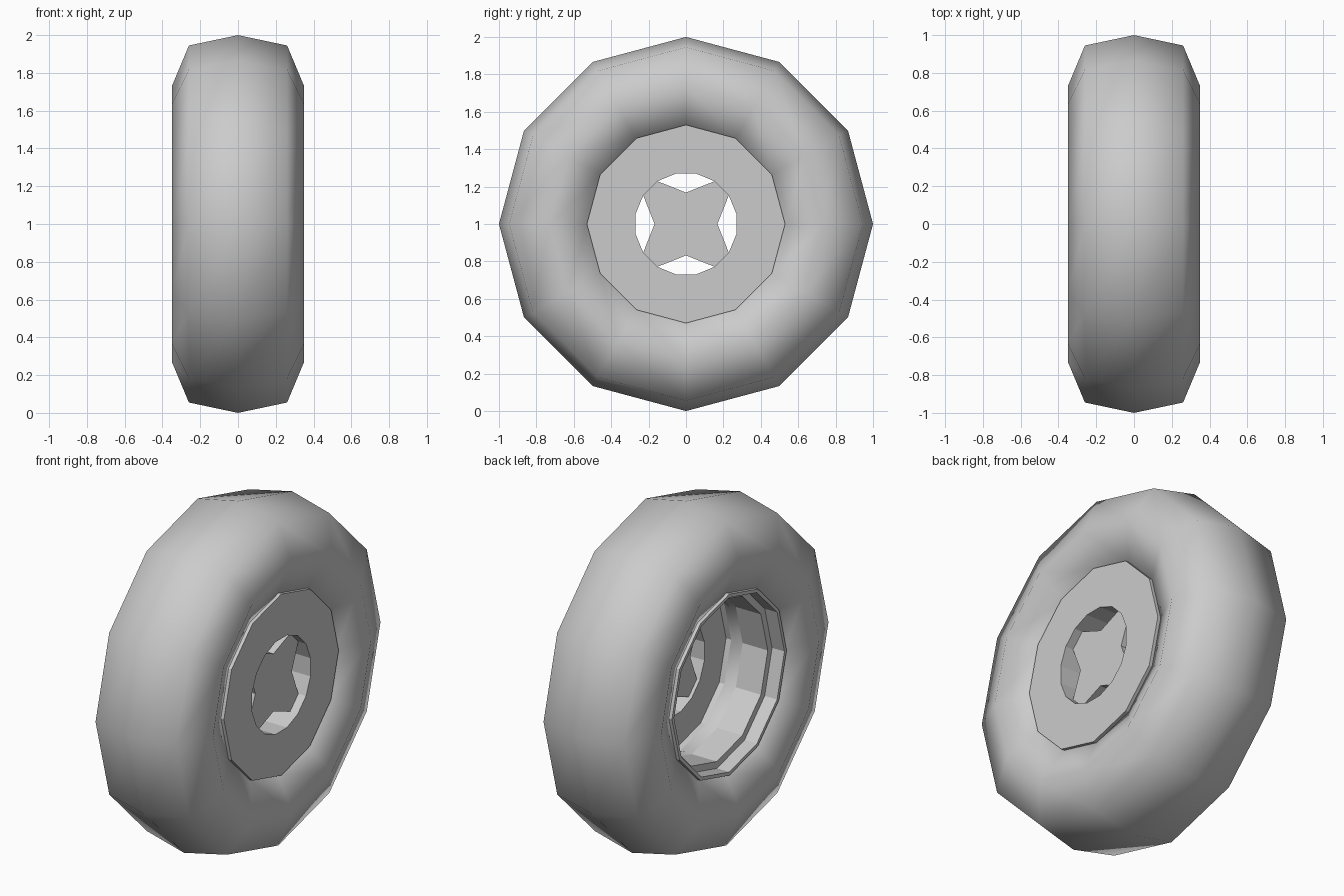
import bpy, bmesh
from math import sin, cos, pi, radians

cube = bpy.data.objects.get("Cube")
if cube:
    bpy.data.objects.remove(cube, do_unlink=True)

grey = bpy.data.materials.new("plain grey")
grey.use_nodes = True
colour = (0.6, 0.6, 0.6, 1)
grey.diffuse_color = colour
grey.node_tree.nodes["Principled BSDF"].inputs["Base Color"].default_value = colour


def finish(bm, name):
    bmesh.ops.remove_doubles(bm, verts=bm.verts, dist=0.0005)
    bmesh.ops.recalc_face_normals(bm, faces=bm.faces)
    mesh = bpy.data.meshes.new(name)
    bm.to_mesh(mesh)
    bm.free()
    mesh.materials.append(grey)
    obj = bpy.data.objects.new(name, mesh)
    bpy.context.collection.objects.link(obj)
    return obj


def on_axle(x, r, angle):
    """Point at a radius around the axle, which runs along x at z = 1."""
    return (x, r * sin(angle), 1 + r * cos(angle))


def lathe(name, profile, closed, sides=12):
    bm = bmesh.new()
    rings = [[bm.verts.new(on_axle(x, r, 2 * pi * i / sides)) for x, r in profile]
             for i in range(sides)]
    n = len(profile)
    for i in range(sides):
        a, b = rings[i], rings[(i + 1) % sides]
        for j in range(n if closed else n - 1):
            k = (j + 1) % n
            bm.faces.new((a[j], a[k], b[k], b[j]))
    if not closed:
        for j in (0, -1):
            bm.faces.new([ring[j] for ring in rings])
    return finish(bm, name)


def prism(name, outline, x0, x1):
    """Extrude a polar outline of (radius, angle) along the axle."""
    bm = bmesh.new()
    face = bm.faces.new([bm.verts.new(on_axle(x0, r, a)) for r, a in outline])
    new = bmesh.ops.extrude_face_region(bm, geom=[face])["geom"]
    bmesh.ops.translate(bm, vec=(x1 - x0, 0, 0),
                        verts=[v for v in new if isinstance(v, bmesh.types.BMVert)])
    return finish(bm, name)


# Tyre: faceted ring with an eight-point section
half = [(0, 1.0), (0.26, 0.945), (0.35, 0.73), (0.26, 0.53), (0, 0.46)]
tyre = lathe("tyre", half + [(-x, r) for x, r in half[-2:0:-1]], True)
for poly in tyre.data.polygons:
    poly.use_smooth = True

# Rim: cup with a thick front disc and a stepped lip at the open back
rim = lathe("rim", [(0.28, 0.53), (-0.28, 0.53), (-0.28, 0.51), (-0.20, 0.51),
                    (-0.20, 0.47), (0.07, 0.47)], False)

# Centre hole bored through the disc
start, step = radians(11.25), radians(22.5)
cutter = prism("hole_cutter", [(0.275, start + i * step) for i in range(16)], -0.1, 0.5)
cutter.hide_render = True
bore = rim.modifiers.new("bore", "BOOLEAN")
bore.operation = "DIFFERENCE"
bore.solver = "EXACT"
bore.object = cutter
bpy.context.view_layer.objects.active = rim
bpy.ops.object.modifier_apply(modifier="bore")
bpy.data.objects.remove(cutter, do_unlink=True)

# Hub: four-armed star set back inside the hole
star = []
for q in range(4):
    base = q * pi / 2
    star += [(0.168, base), (0.275, base + start + step), (0.275, base + start + 2 * step)]
prism("hub_star", star, 0.09, 0.23)
